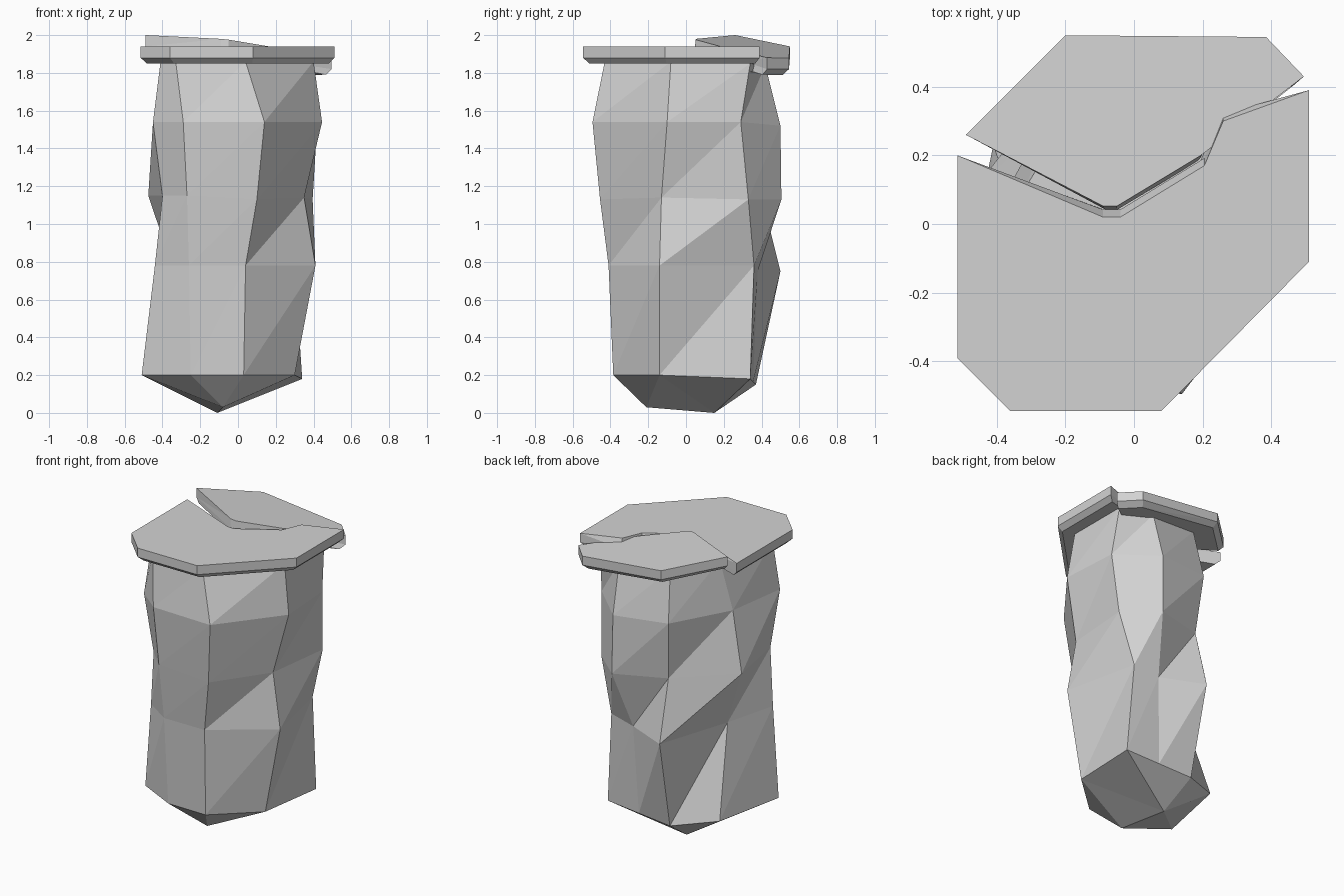
import bpy, bmesh

if "Cube" in bpy.data.objects:
    bpy.data.objects.remove(bpy.data.objects["Cube"])

stone = bpy.data.materials.new("grey_stone")
stone.diffuse_color = (0.65, 0.65, 0.65, 1)
stone.use_nodes = True
stone.node_tree.nodes["Principled BSDF"].inputs["Base Color"].default_value = stone.diffuse_color


def finish(name, bm):
    bmesh.ops.recalc_face_normals(bm, faces=bm.faces)
    mesh = bpy.data.meshes.new(name)
    bm.to_mesh(mesh)
    bm.free()
    mesh.materials.append(stone)
    bpy.context.collection.objects.link(bpy.data.objects.new(name, mesh))


# Rock column: eight-sided rough rings, counter-clockwise from front left
RINGS = [
    [(-.25, -.38), (.03, -.385), (.30, -.14), (.34, .34), (.10, .355), (-.14, .37), (-.41, .23), (-.51, -.25)],
    [(-.26, -.41), (.04, -.41), (.41, -.14), (.30, .36), (.125, .38), (-.155, .50), (-.35, .06), (-.44, -.29)],
    [(-.27, -.45), (.10, -.455), (.35, -.13), (.395, .33), (.195, .505), (-.15, .40), (-.475, .09), (-.40, -.32)],
    [(-.29, -.48), (.14, -.495), (.445, -.10), (.42, .29), (.19, .50), (-.18, .443), (-.39, .062), (-.45, -.35)],
    [(-.33, -.43), (.04, -.43), (.40, -.08), (.40, .34), (.20, .42), (-.15, .38), (-.32, .10), (-.41, -.33)],
]
HEIGHTS = [
    [.2, .2, .2, .18, .165, .15, .2, .2],
    [.78, .78, .78, .78, .75, .75, .78, .78],
    [1.15, 1.13, 1.14, 1.13, 1.13, 1.15, 1.15, 1.15],
    [1.54, 1.54, 1.54, 1.54, 1.52, 1.54, 1.54, 1.54],
    [1.86, 1.86, 1.86, 1.85, 1.84, 1.87, 1.87, 1.86],
]
bm = bmesh.new()
rings = [[bm.verts.new((x, y, z)) for (x, y), z in zip(r, h)] for r, h in zip(RINGS, HEIGHTS)]
for low, up in zip(rings, rings[1:]):
    for i in range(8):
        j = (i + 1) % 8
        bm.faces.new((low[i], low[j], up[j]))
        bm.faces.new((low[i], up[j], up[i]))
bm.faces.new(rings[-1])
# Ridge-shaped underside
front_tip = bm.verts.new((-.08, -.21, .03))
back_tip = bm.verts.new((-.11, .15, 0))
base = rings[0]
for i in range(8):
    tip = front_tip if i in (7, 0, 1) else back_tip
    bm.faces.new((base[(i + 1) % 8], base[i], tip))
bm.faces.new((base[2], front_tip, back_tip))
bm.faces.new((base[7], back_tip, front_tip))
finish("rock_column", bm)


def slab(name, outer, crack, crack_shift, top, depths):
    """Slab piece: upright rim, bevelled lower edge, leaning crack wall."""
    bm = bmesh.new()
    n = len(outer)
    levels = []
    for k, (depth, scale) in enumerate(zip(depths, (1, 1, .94))):
        level = []
        for i, (x, y) in enumerate(outer + crack):
            shift = crack_shift if k and i >= n else 0
            level.append(bm.verts.new((x * scale, y * scale + shift, top(x, y) - depth)))
        levels.append(level)
    for a, b in zip(levels, levels[1:]):
        for i in range(len(a)):
            j = (i + 1) % len(a)
            bm.faces.new((a[i], a[j], b[j], b[i]))
    for cap in (levels[0], levels[-1]):
        bm.faces.new(cap)
    bmesh.ops.triangulate(bm, faces=bm.faces)
    finish(name, bm)


# Large level slab at the front
slab("front_slab",
     [(-.515, .2), (-.515, -.39), (-.36, -.545), (.08, -.545), (.51, -.11), (.51, .39)],
     [(.26, .30), (.205, .17), (-.04, .02), (-.09, .02)],
     .022, lambda x, y: 1.94, (0, .06, .09))

# Broken-off tilted slab at the back
slab("back_slab",
     [(.495, .43), (.385, .545), (-.2, .55), (-.49, .26)],
     [(-.09, .052), (-.05, .052), (.195, .20), (.255, .325)],
     -.006, lambda x, y: 1.976 - .104 * x - .103 * y, (0, .06, .09))
